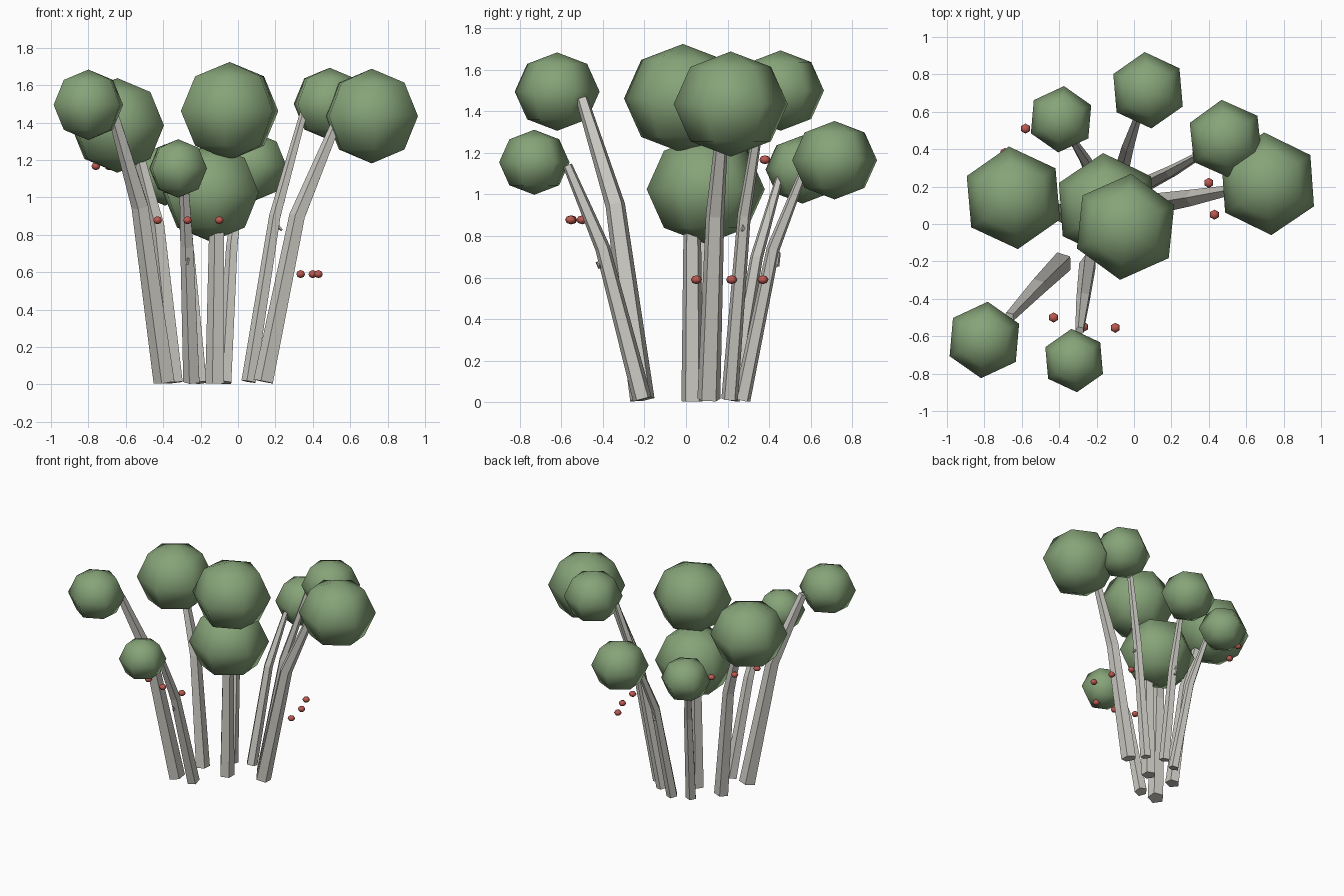
import bpy, bmesh
from math import radians, pi, cos, sin
from mathutils import Vector

cube = bpy.data.objects.get("Cube")
if cube:
    bpy.data.objects.remove(cube, do_unlink=True)


def material(name, rgb):
    m = bpy.data.materials.new(name)
    m.use_nodes = True
    m.diffuse_color = (*rgb, 1)
    bsdf = next(n for n in m.node_tree.nodes if n.type == 'BSDF_PRINCIPLED')
    bsdf.inputs["Base Color"].default_value = (*rgb, 1)
    bsdf.inputs["Roughness"].default_value = 0.9
    return m


LEAF = material("leaf_green", (0.24, 0.37, 0.19))
BARK = material("pale_bark", (0.60, 0.585, 0.54))
BERRY = material("berry_red", (0.50, 0.10, 0.08))


def add_object(name, bm, mat, smooth):
    bmesh.ops.recalc_face_normals(bm, faces=bm.faces)
    me = bpy.data.meshes.new(name)
    bm.to_mesh(me)
    bm.free()
    me.materials.append(mat)
    for p in me.polygons:
        p.use_smooth = smooth
    ob = bpy.data.objects.new(name, me)
    bpy.context.collection.objects.link(ob)
    return ob


def ball(name, centre, r, mat, turn=0, flat=0.92):
    """Six-sided low-poly ball with its pole upright."""
    bm = bmesh.new()
    bmesh.ops.create_uvsphere(bm, u_segments=6, v_segments=4, radius=r)
    ob = add_object(name, bm, mat, True)
    ob.location = centre
    ob.rotation_euler.z = radians(turn)
    ob.scale.z = flat


def limb(name, points, radii, sides=5):
    """Tapered, bent tube with flat sides and capped ends."""
    pts = [Vector(p) for p in points]
    bm = bmesh.new()
    rings = []
    for i, (p, r) in enumerate(zip(pts, radii)):
        d = (pts[min(i + 1, len(pts) - 1)] - pts[max(i - 1, 0)]).normalized()
        u = d.cross(Vector((0, 1, 0))).normalized()
        v = d.cross(u)
        rings.append([bm.verts.new(p + r * (u * cos(a) + v * sin(a)))
                      for a in (2 * pi * k / sides for k in range(sides))])
    for a, b in zip(rings, rings[1:]):
        for k in range(sides):
            n = (k + 1) % sides
            bm.faces.new((a[k], a[n], b[n], b[k]))
    bm.faces.new(rings[0])
    bm.faces.new(rings[-1])
    add_object(name, bm, BARK, False)


# Trunks: base, bend, tip, base radius
trunks = {
    "front_right": ((-.39, -.21, .015), (-.52, -.34, .95), (-.67, -.50, 1.46), .062),
    "right": ((-.34, .04, .01), (-.43, .08, .85), (-.56, .11, 1.35), .055),
    "front": ((-.245, -.21, .015), (-.27, -.40, .74), (-.29, -.57, 1.14), .048),
    "centre": ((-.12, .03, .005), (-.11, .03, .85), (-.07, .0, 1.35), .055),
    "left": ((.14, .11, .015), (.32, .14, .90), (.52, .18, 1.38), .058),
    "back_left": ((.06, .21, .015), (.20, .28, .90), (.355, .37, 1.46), .042),
    "back": ((-.07, .27, .01), (-.03, .42, .74), (.02, .57, 1.12), .042),
    "back_right": ((-.20, .22, .01), (-.26, .34, .70), (-.33, .45, 1.08), .040),
}
for name, (base, bend, tip, r) in trunks.items():
    limb(name + "_trunk", (base, bend, tip), (r, r * .8, r * .5))

# Foliage: centre, radius, turn about the pole
crowns = {
    "front_right": ((-.80, -.62, 1.495), .205, -5),
    "right": ((-.645, .14, 1.385), .275, 5),
    "upper_centre": ((-.045, -.015, 1.462), .285, -6),
    "lower_centre": ((-.145, .095, 1.025), .285, 4),
    "left": ((.715, .215, 1.435), .275, 4),
    "back_left": ((.49, .455, 1.50), .21, 6),
    "back": ((.075, .715, 1.165), .205, 5),
    "back_right": ((-.39, .56, 1.12), .178, -5),
    "front": ((-.32, -.73, 1.155), .17, 5),
}
for name, (centre, r, turn) in crowns.items():
    ball(name + "_foliage", centre, r, LEAF, turn)

# Berries: three per cluster, level in height
clusters = {
    "left": (.59, ((.43, .05), (.40, .22), (.335, .37))),
    "front": (.878, ((-.43, -.50), (-.27, -.55), (-.10, -.555))),
    "right": (1.167, ((-.58, .51), (-.69, .38), (-.76, .20))),
}
for name, (z, spots) in clusters.items():
    for i, (x, y) in enumerate(spots):
        ball(f"{name}_berry_{i + 1}", (x, y, z), .027, BERRY, flat=.8)

# Small broken twigs
twigs = (
    ((.20, .27, .88), (.215, .275, .84), (.235, .27, .825)),
    ((-.04, .41, .66), (-.03, .44, .66), (-.02, .45, .72)),
    ((-.27, -.38, .67), (-.27, -.42, .65), (-.265, -.43, .675)),
)
for i, path in enumerate(twigs):
    limb(f"twig_{i + 1}", path, (.014, .011, .006), 4)
